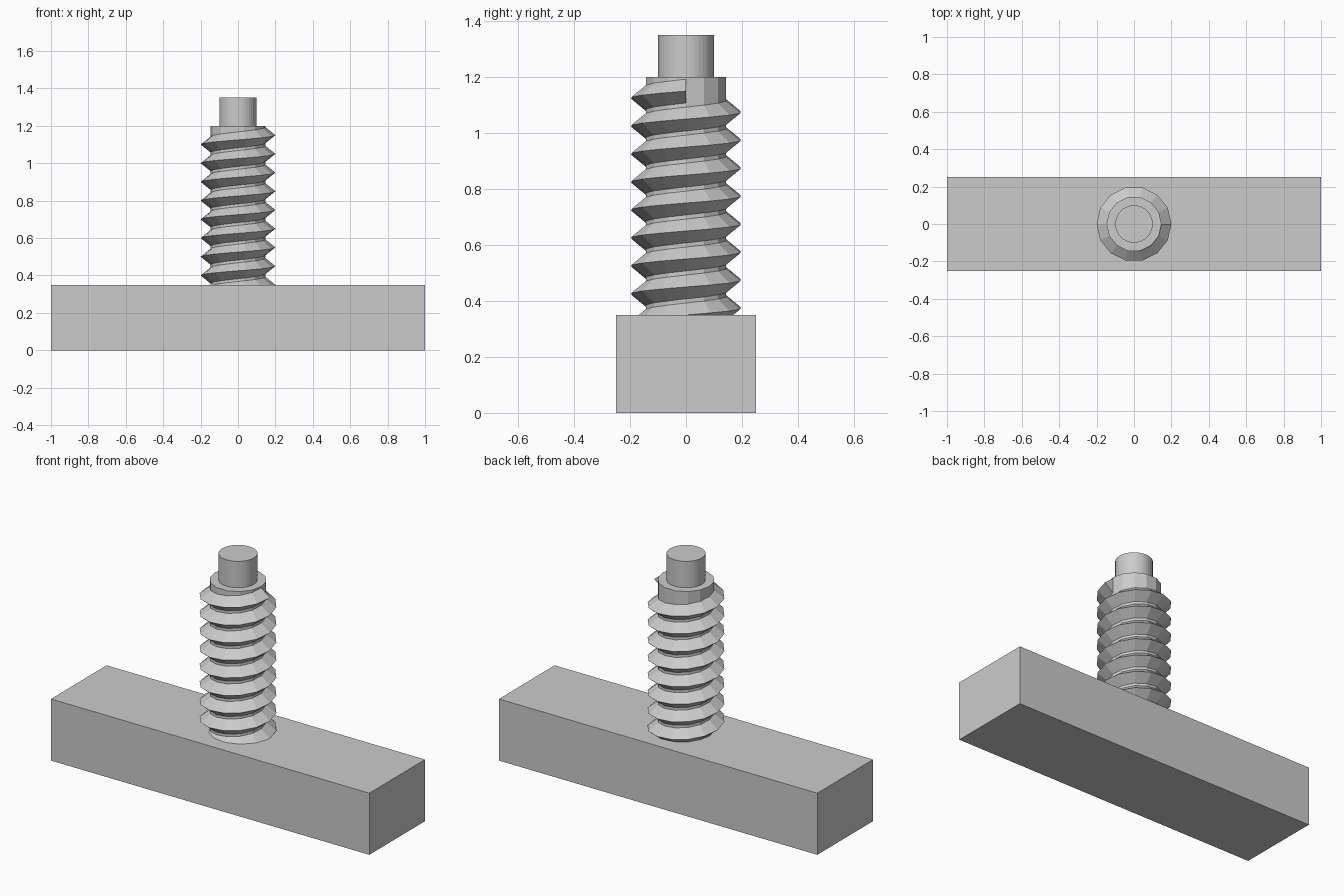
import bpy, bmesh, math

cube = bpy.data.objects.get("Cube")
if cube:
    bpy.data.objects.remove(cube, do_unlink=True)

SIDES = 14       # facets per turn of the screw
PITCH = 0.1
TURNS = 9
BLOCK_TOP = 0.35

grey = bpy.data.materials.new("plain grey")
grey.use_nodes = True
colour = (0.6, 0.6, 0.6, 1)
grey.diffuse_color = colour
grey.node_tree.nodes["Principled BSDF"].inputs["Base Color"].default_value = colour


def finish(name, bm):
    """Turn a bmesh into a named grey object."""
    bmesh.ops.recalc_face_normals(bm, faces=bm.faces)
    mesh = bpy.data.meshes.new(name)
    bm.to_mesh(mesh)
    bm.free()
    mesh.materials.append(grey)
    obj = bpy.data.objects.new(name, mesh)
    bpy.context.collection.objects.link(obj)
    return obj


def cylinder(name, radius, bottom, top, sides):
    """Upright prism with a corner on the +x axis."""
    bm = bmesh.new()
    ring = [bm.verts.new((radius * math.cos(math.tau * i / sides),
                          radius * math.sin(math.tau * i / sides), bottom))
            for i in range(sides)]
    base = bm.faces.new(ring)
    grown = bmesh.ops.extrude_face_region(bm, geom=[base], use_keep_orig=True)
    for v in grown["geom"]:
        if isinstance(v, bmesh.types.BMVert):
            v.co.z = top
    return finish(name, bm)


# Base block
bm = bmesh.new()
bmesh.ops.create_cube(bm, size=1)
for v in bm.verts:
    v.co = (v.co.x * 2, v.co.y * 0.5, (v.co.z + 0.5) * BLOCK_TOP)
finish("base_block", bm)

# Screw core and the plain pin on its end
cylinder("screw_core", 0.147, BLOCK_TOP - 0.05, 1.2, SIDES)
cylinder("end_pin", 0.1, 1.19, 1.35, 40)

# Helical thread: a V profile swept upward, ending on the +x side
profile = [(0.14, -0.048), (0.2, 0), (0.14, 0.048)]
bm = bmesh.new()
rows = []
for i in range(SIDES * TURNS + 1):
    angle = math.tau * i / SIDES
    height = 1.15 - PITCH * (TURNS - i / SIDES)
    rows.append([bm.verts.new((r * math.cos(angle), r * math.sin(angle), height + dz))
                 for r, dz in profile])
for low, high in zip(rows, rows[1:]):
    for k in range(3):
        n = (k + 1) % 3
        bm.faces.new((low[k], low[n], high[n], high[k]))
bm.faces.new(rows[0])
bm.faces.new(rows[-1])
finish("screw_thread", bm)
